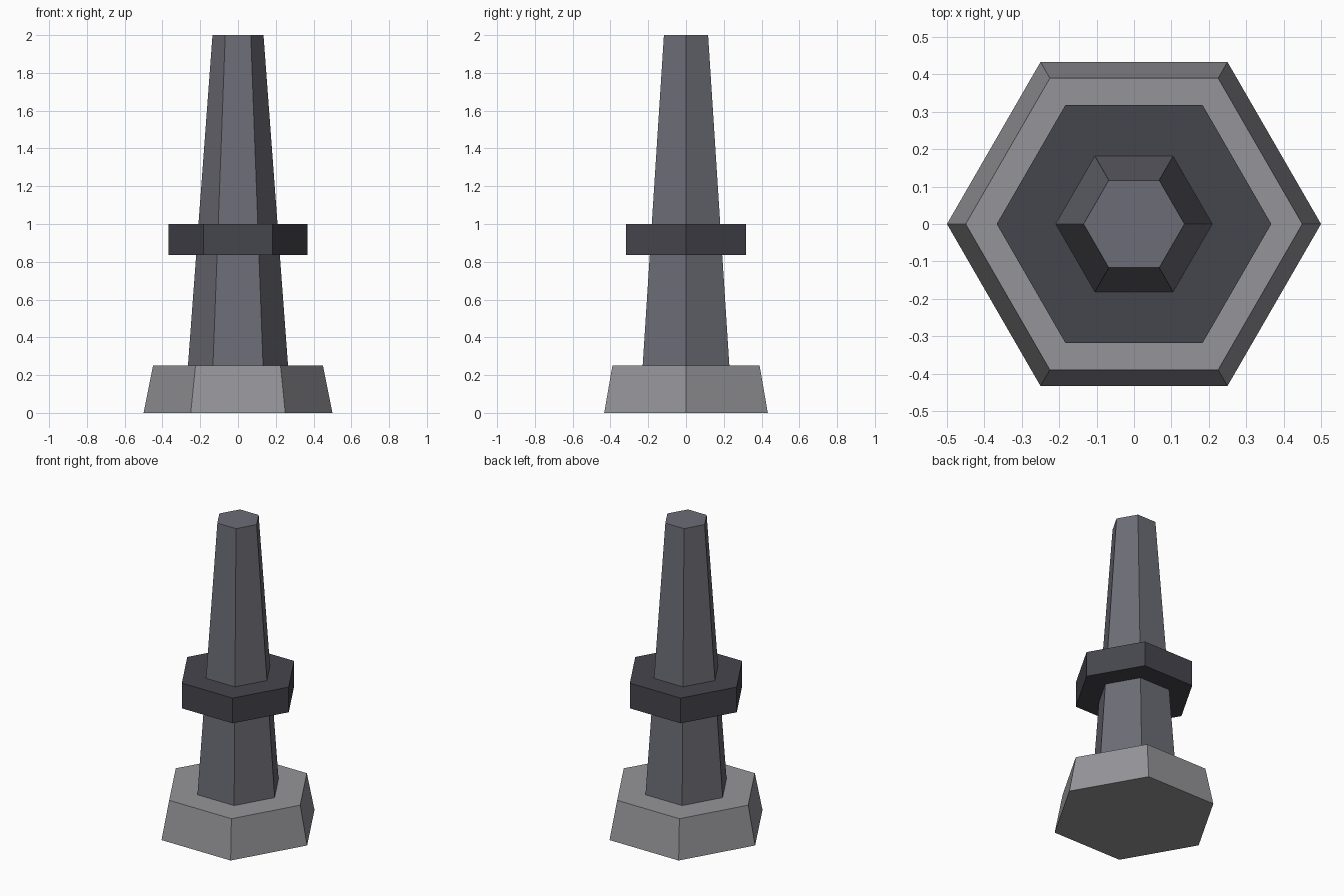
import bpy
import bmesh
from math import cos, sin, tau

SIDES = 6

default = bpy.data.objects.get("Cube")
if default:
    bpy.data.objects.remove(default, do_unlink=True)


def make_material(name, rgb):
    mat = bpy.data.materials.new(name)
    mat.use_nodes = True
    color = (*rgb, 1.0)
    mat.diffuse_color = color
    shader = next(n for n in mat.node_tree.nodes if n.type == "BSDF_PRINCIPLED")
    shader.inputs["Base Color"].default_value = color
    return mat


def hex_frustum(name, bottom_radius, top_radius, bottom, top, mat):
    """Flat-shaded six-sided frustum with corners on the x axis."""
    bm = bmesh.new()
    rings = []
    for radius, z in ((bottom_radius, bottom), (top_radius, top)):
        angles = [tau * i / SIDES for i in range(SIDES)]
        rings.append([bm.verts.new((radius * cos(a), radius * sin(a), z)) for a in angles])
    lower, upper = rings
    bm.faces.new(lower[::-1])
    bm.faces.new(upper)
    for i in range(SIDES):
        j = (i + 1) % SIDES
        bm.faces.new((lower[i], lower[j], upper[j], upper[i]))
    mesh = bpy.data.meshes.new(name)
    bm.to_mesh(mesh)
    bm.free()
    mesh.materials.append(mat)
    obj = bpy.data.objects.new(name, mesh)
    bpy.context.collection.objects.link(obj)
    return obj


stone = make_material("light grey stone", (0.30, 0.30, 0.32))
slate = make_material("blue grey slate", (0.15, 0.15, 0.18))
iron = make_material("dark iron", (0.06, 0.06, 0.075))

# Plinth, tapered column and collar
hex_frustum("base", 0.5, 0.45, 0.0, 0.25, stone)
hex_frustum("column", 0.265, 0.135, 0.25, 2.0, slate)
hex_frustum("collar", 0.367, 0.367, 0.835, 1.0, iron)
